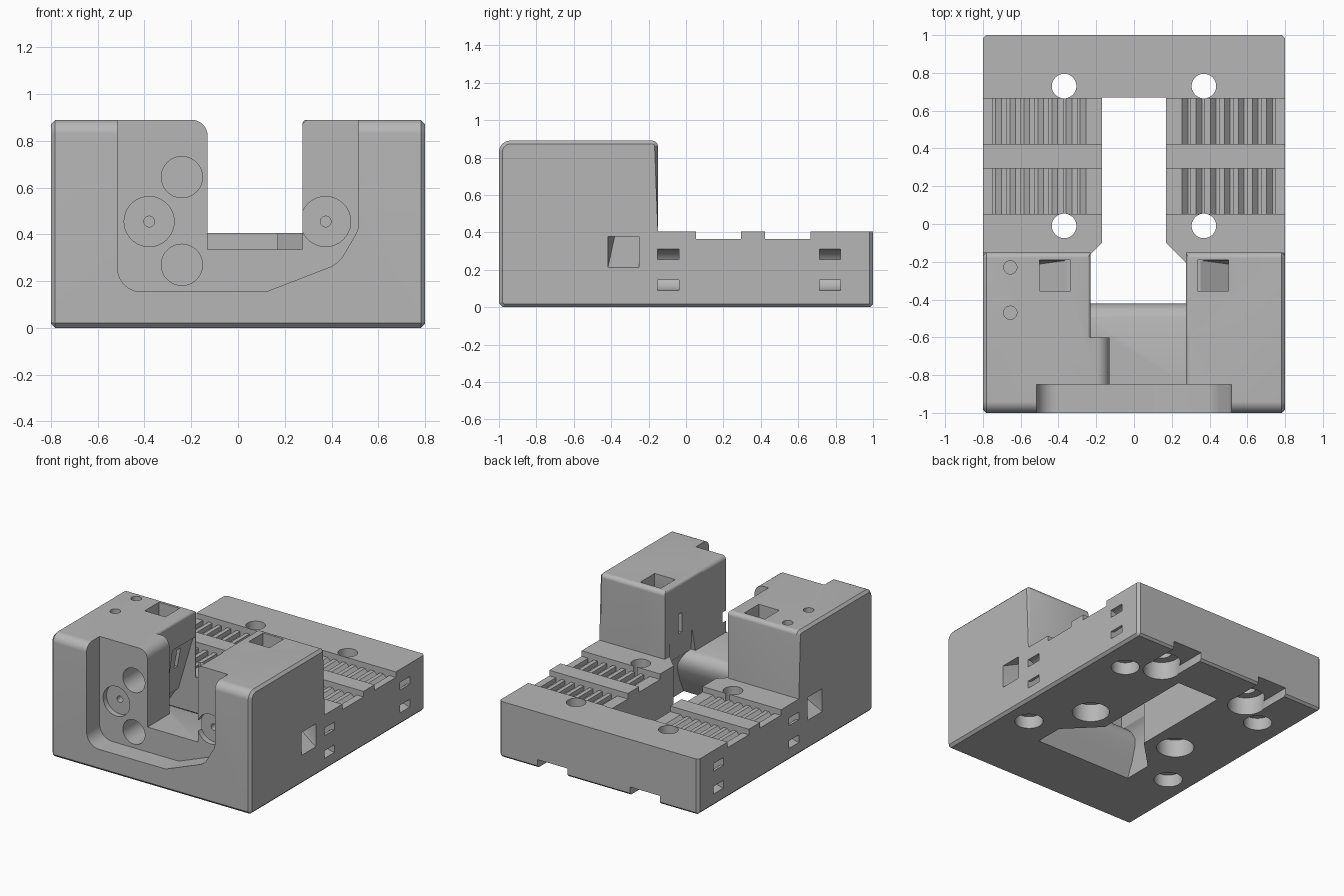
import bpy, bmesh, math
from mathutils import Vector

cube = bpy.data.objects.get("Cube")
if cube:
    bpy.data.objects.remove(cube, do_unlink=True)

grey = bpy.data.materials.new("plain grey")
grey.use_nodes = True
COLOUR = (0.47, 0.47, 0.47, 1)
grey.diffuse_color = COLOUR
grey.node_tree.nodes["Principled BSDF"].inputs["Base Color"].default_value = COLOUR

PLACE = {"x": lambda u, v, w: (w, u, v),
         "y": lambda u, v, w: (u, w, v),
         "z": lambda u, v, w: (u, v, w)}


def finish(bm, name):
    bmesh.ops.recalc_face_normals(bm, faces=bm.faces[:])
    mesh = bpy.data.meshes.new(name)
    bm.to_mesh(mesh)
    bm.free()
    obj = bpy.data.objects.new(name, mesh)
    bpy.context.collection.objects.link(obj)
    return obj


def loft(name, rings):
    """Closed solid through rings of equal length."""
    bm = bmesh.new()
    rows = [[bm.verts.new(p) for p in ring] for ring in rings]
    n = len(rows[0])
    for a, b in zip(rows, rows[1:]):
        for i in range(n):
            j = (i + 1) % n
            bm.faces.new((a[i], a[j], b[j], b[i]))
    bm.faces.new(rows[0][::-1])
    bm.faces.new(rows[-1])
    return finish(bm, name)


def prism(name, axis, pts, a, b):
    return loft(name, [[PLACE[axis](u, v, w) for u, v in pts] for w in (a, b)])


def box(name, x, y, z):
    pts = [(x[0], y[0]), (x[1], y[0]), (x[1], y[1]), (x[0], y[1])]
    return prism(name, "z", pts, *z)


def arc(cx, cy, r, start, end, steps):
    angles = [math.radians(start + (end - start) * i / steps) for i in range(steps + 1)]
    return [(cx + r * math.cos(t), cy + r * math.sin(t)) for t in angles]


def cylinder(name, axis, cx, cy, r, a, b):
    return prism(name, axis, arc(cx, cy, r, 0, 360, 48)[:-1], a, b)


def rounded(corners, steps=8):
    """Polygon whose corners (u, v, radius) are filleted."""
    out = []
    n = len(corners)
    for i, (u, v, r) in enumerate(corners):
        p = Vector((u, v))
        if not r:
            out.append((u, v))
            continue
        d1 = (Vector(corners[i - 1][:2]) - p).normalized()
        d2 = (Vector(corners[(i + 1) % n][:2]) - p).normalized()
        half = d1.angle(d2) / 2
        centre = p + (d1 + d2).normalized() * (r / math.sin(half))
        start = p + d1 * (r / math.tan(half)) - centre
        end = p + d2 * (r / math.tan(half)) - centre
        for k in range(steps + 1):
            q = start.lerp(end, k / steps).normalized() * r + centre
            out.append((q.x, q.y))
    return out


# Main block: side profile with the raised front, chamfered along both sides
TOP, DECK = 0.89, 0.405
body = prism("carriage_body", "x", rounded([
    (-0.98, 0, 0), (0.985, 0, 0), (1, 0.015, 0), (1, DECK, 0), (-0.15, DECK, 0),
    (-0.15, TOP, 0.03), (-1, TOP, 0.06), (-1, 0.02, 0)]), -0.8, 0.8)
bm = bmesh.new()
bm.from_mesh(body.data)
rim = [e for e in bm.edges
       if abs(e.verts[0].co.x - e.verts[1].co.x) < 0.01
       and not all(abs(v.co.z - DECK) < 0.01 for v in e.verts)]
rim = [e for e in rim if abs(abs(e.verts[0].co.x) - 0.8) < 0.01]
bmesh.ops.bevel(bm, geom=rim, offset=0.018, segments=1, profile=0.5, affect="EDGES")
bm.to_mesh(body.data)
bm.free()
body.data.materials.append(grey)


def cut(cutter):
    cutter.hide_render = True
    mod = body.modifiers.new("cut", "BOOLEAN")
    mod.operation = "DIFFERENCE"
    mod.solver = "EXACT"
    mod.object = cutter
    bpy.context.view_layer.objects.active = body
    bpy.ops.object.modifier_apply(modifier=mod.name)
    bpy.data.objects.remove(cutter, do_unlink=True)


def gap(name, left, rl, right, rr, y0, y1):
    """Opening between the towers, flaring into rounded top edges."""
    z = TOP + 0.001
    pts = [(left, DECK), (right, DECK)]
    pts += arc(right + rr, z - rr, rr, 180, 90, 8)
    pts += [(right + rr, 1), (left - rl, 1)]
    pts += arc(left - rl, z - rl, rl, 90, 0, 8)
    cut(prism(name, "y", pts, y0, y1))


# U-shaped front recess
cut(prism("front_recess", "y", rounded([
    (-0.515, 1, 0), (-0.515, 0.155, 0.1), (0.12, 0.155, 0.08),
    (0.43, 0.275, 0.12), (0.515, 0.42, 0.1), (0.515, 1, 0)]), -1.1, -0.85))

# Gap between the towers and the bridge top
gap("front_gap", -0.13, 0.07, 0.275, 0.03, -1.1, -0.59)
gap("rear_gap", -0.23, 0.02, 0.275, 0.02, -0.6, -0.1)
cut(prism("bridge_clearance", "z", [
    (-0.13, -1.1), (0.275, -1.1), (0.275, -0.205), (0.17, -0.1),
    (-0.17, -0.1), (-0.23, -0.16), (-0.23, -0.6), (-0.13, -0.6)], 0.335, 0.45))

# Flared duct under the bridge, then the long through slot
rings = []
for z, y, w in [(-0.02, -0.54, 0.39), (0.1, -0.48, 0.385), (0.2, -0.43, 0.37),
                (0.25, -0.42, 0.36), (0.29, -0.43, 0.34), (0.32, -0.455, 0.325),
                (0.337, -0.5, 0.31), (0.7, -0.42, 0.24)]:
    back = 0.07 - w
    rings.append([(-w, y, z), (w, y, z), (w, back, z),
                  (0.17, -0.1, z), (-0.17, -0.1, z), (-w, back, z)])
cut(loft("duct", rings))
cut(box("through_slot", (-0.17, 0.17), (-0.16, 0.67), (-0.1, 1)))

# Holes in the front recess and on the right tower top
for x, z, r, depth in [(-0.24, 0.645, 0.088, 0.2), (-0.24, 0.27, 0.088, 0.2),
                       (-0.38, 0.455, 0.107, 0.04), (0.375, 0.455, 0.107, 0.04),
                       (-0.38, 0.455, 0.023, 0.15), (0.375, 0.455, 0.023, 0.15)]:
    cut(cylinder("front_hole", "y", x, z, r, -0.9, -0.85 + depth))
for y in (-0.23, -0.47):
    cut(cylinder("top_hole", "z", -0.655, y, 0.035, 0.78, 1))

for s in (-1, 1):
    def span(a, b):
        return tuple(sorted((s * a, s * b)))

    # Cable pocket sloping from the tower top to the side window
    cut(box("cable_pocket", span(0.335, 0.5), (-0.355, -0.19), (0.49, 1)))
    hull = bmesh.new()
    for x in (0.335, 0.5):
        for y in (-0.355, -0.19):
            hull.verts.new((s * x, y, 0.5))
    for y in (-0.42, -0.255):
        for z in (0.2, 0.37):
            hull.verts.new((s * 0.82, y, z))
    bmesh.ops.convex_hull(hull, input=hull.verts[:])
    cut(finish(hull, "cable_window"))
    cut(box("inner_slit", span(0.2, 0.37), (-0.345, -0.305), (0.53, 0.67)))

    # Toothed belt seats
    comb = [(s * 0.1, 0.5), (s * 0.1, 0.365)]
    for i in range(7):
        x = 0.255 + 0.0745 * i
        comb += [(s * x, 0.365), (s * (x + 0.03), 0.333),
                 (s * (x + 0.045), 0.333), (s * (x + 0.045), 0.365)]
    comb += [(s * 0.9, 0.365), (s * 0.9, 0.5)]
    for y in (0.053, 0.423):
        cut(prism("belt_seat", "y", comb, y, y + 0.242))

    # Curved tie channels in the side walls
    ring = [(0.85, 0.31)] + arc(0.8, 0.2, 0.11, 90, 270, 16)
    ring += [(0.85, 0.09), (0.85, 0.145)] + arc(0.8, 0.2, 0.055, 270, 90, 16)
    ring += [(0.85, 0.255)]
    for y in (-0.095, 0.77):
        cut(prism("tie_channel", "y", [(s * u, v) for u, v in ring], y - 0.057, y + 0.057))

    # Bolt holes with counterbores, the rear ones open to the back
    for y in (-0.01, 0.73):
        cut(cylinder("counterbore", "z", s * 0.37, y, 0.125, -0.1, 0.13))
        cut(cylinder("bolt_hole", "z", s * 0.37, y, 0.065, -0.1, 0.6))
    cut(box("rear_notch", span(0.25, 0.49), (0.73, 1.1), (-0.1, 0.06)))

    # Round blind holes underneath
    for x, y in [(0.61, -0.37), (0.58, 0.6)]:
        cut(cylinder("blind_hole", "z", s * x, y, 0.095, -0.1, 0.09))

# Smooth the curved surfaces only
bpy.ops.object.select_all(action="DESELECT")
body.select_set(True)
bpy.context.view_layer.objects.active = body
bpy.ops.object.shade_smooth_by_angle(angle=math.radians(30))
